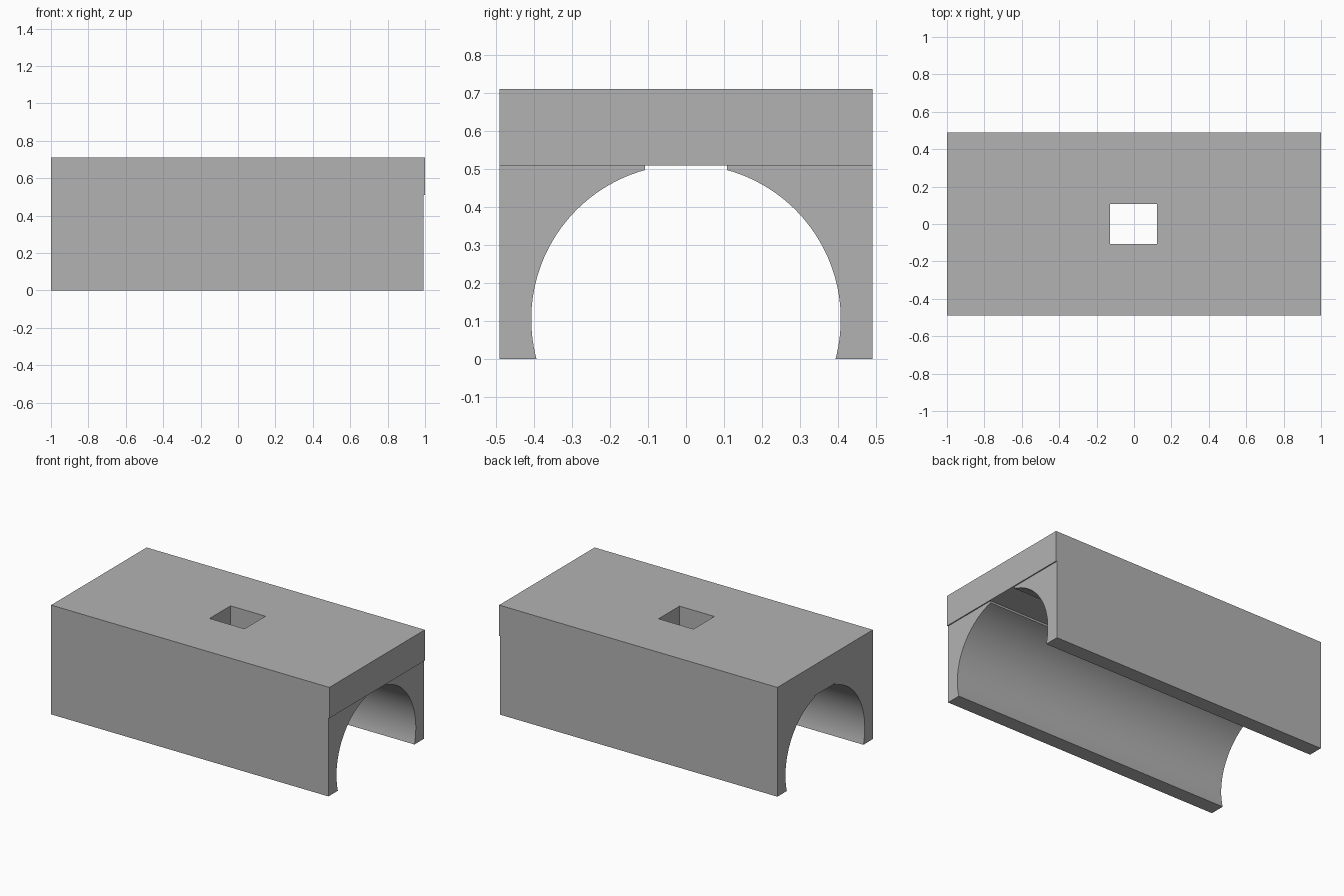
import bpy, bmesh, math
from mathutils import Vector

if "Cube" in bpy.data.objects:
    bpy.data.objects.remove(bpy.data.objects["Cube"])

HALF_WIDTH, HEIGHT = 0.49, 0.71
CEILING = 0.51            # underside of the top slab
SLOT = 0.108              # half width of the flat strip and of the hatch
RADIUS, AXIS_Z = 0.407, 0.105

grey = bpy.data.materials.new("plain grey")
grey.use_nodes = True
grey.diffuse_color = (0.45, 0.45, 0.45, 1)
grey.node_tree.nodes["Principled BSDF"].inputs["Base Color"].default_value = grey.diffuse_color


def extrude_profile(name, points, x0, x1):
    """Prism with a y-z outline, running along x."""
    bm = bmesh.new()
    face = bm.faces.new([bm.verts.new((x0, y, z)) for y, z in points])
    new = bmesh.ops.extrude_face_region(bm, geom=[face])["geom"]
    verts = [v for v in new if isinstance(v, bmesh.types.BMVert)]
    bmesh.ops.translate(bm, vec=Vector((x1 - x0, 0, 0)), verts=verts)
    bmesh.ops.recalc_face_normals(bm, faces=bm.faces)
    mesh = bpy.data.meshes.new(name)
    bm.to_mesh(mesh)
    bm.free()
    mesh.materials.append(grey)
    obj = bpy.data.objects.new(name, mesh)
    bpy.context.collection.objects.link(obj)
    return obj


def box(name, x0, x1, y, z0, z1):
    return extrude_profile(name, [(-y, z0), (y, z0), (y, z1), (-y, z1)], x0, x1)


# Main block
block = box("tunnel_block", -1, 1, HALF_WIDTH, 0, HEIGHT)

# Round bore with a flat strip along its crown
start = math.asin(-(AXIS_Z + 0.05) / RADIUS)
end = math.acos(SLOT / RADIUS)
STEPS = 40
angles = [start + (end - start) * i / STEPS for i in range(STEPS + 1)]
side = [(RADIUS * math.cos(a), AXIS_Z + RADIUS * math.sin(a)) for a in angles]
side.append((SLOT, CEILING))
outline = side + [(-y, z) for y, z in reversed(side)]

cutters = [
    extrude_profile("bore_cutter", outline, -1.1, 1.1),
    box("hatch_cutter", -0.129, 0.122, SLOT - 0.0005, 0.4, 0.8),
    # Slight setback of the lower walls at one end
    box("setback_cutter", 0.993, 1.1, 0.6, -0.1, CEILING),
]

bpy.ops.object.select_all(action='DESELECT')
bpy.context.view_layer.objects.active = block
block.select_set(True)
for cutter in cutters:
    cutter.hide_render = True
    cut = block.modifiers.new(cutter.name, 'BOOLEAN')
    cut.operation = 'DIFFERENCE'
    cut.solver = 'EXACT'
    cut.object = cutter
    bpy.ops.object.modifier_apply(modifier=cut.name)
    bpy.data.objects.remove(cutter)

bpy.ops.object.shade_smooth_by_angle(angle=math.radians(30))
